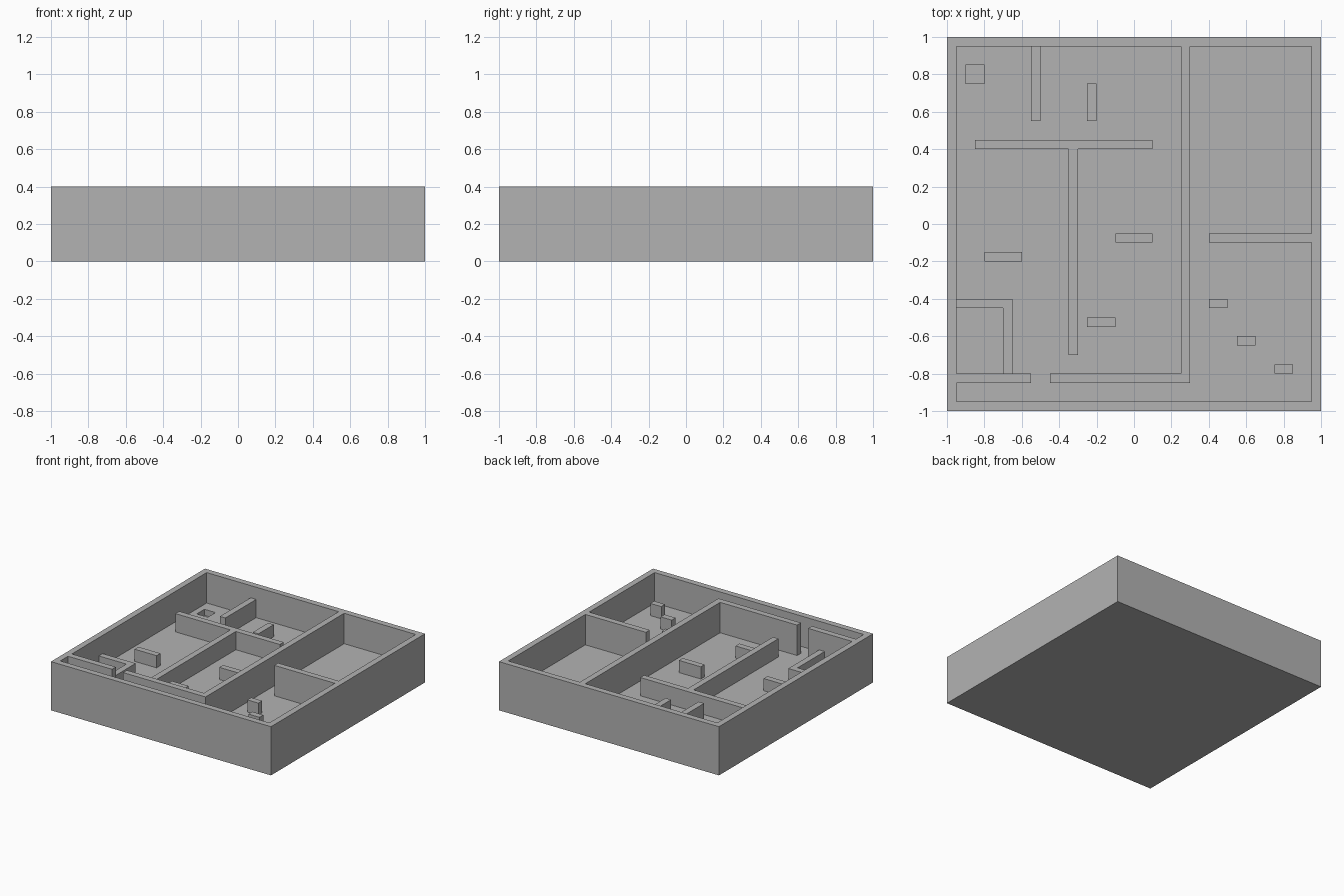
import bpy, bmesh

if "Cube" in bpy.data.objects:
    bpy.data.objects.remove(bpy.data.objects["Cube"])

FLOOR, TOP, MID, LOW = 0.15, 0.40, 0.30, 0.25

grey = bpy.data.materials.new("plain grey")
grey.diffuse_color = (0.45, 0.45, 0.45, 1)
grey.use_nodes = True
grey.node_tree.nodes["Principled BSDF"].inputs["Base Color"].default_value = grey.diffuse_color


def finish(name, bm):
    me = bpy.data.meshes.new(name)
    bm.to_mesh(me)
    bm.free()
    me.materials.append(grey)
    ob = bpy.data.objects.new(name, me)
    bpy.context.collection.objects.link(ob)
    return ob


def prism(name, pts, z0, z1, base=False):
    """Extrude a plan outline; the base is left open where it rests on the floor."""
    area = sum(a[0] * b[1] - b[0] * a[1] for a, b in zip(pts, pts[1:] + pts[:1]))
    if area < 0:
        pts = pts[::-1]
    bm = bmesh.new()
    lo = [bm.verts.new((x, y, z0)) for x, y in pts]
    hi = [bm.verts.new((x, y, z1)) for x, y in pts]
    n = len(pts)
    for i in range(n):
        j = (i + 1) % n
        bm.faces.new((lo[i], lo[j], hi[j], hi[i]))
    bm.faces.new(hi)
    if base:
        bm.faces.new(lo[::-1])
    return finish(name, bm)


def rect(x0, x1, y0, y1):
    return [(x0, y0), (x1, y0), (x1, y1), (x0, y1)]


# Outer shell: solid base with a recessed floor and a small pit
shell = prism("outer_shell", rect(-1, 1, -1, 1), 0, TOP, base=True)
cutters = [prism("room_cutter", rect(-.95, .95, -.95, .95), FLOOR, 0.6, base=True),
           prism("pit_cutter", rect(-.9, -.8, .75, .85), 0.1, 0.5, base=True)]
for c in cutters:
    c.hide_render = True
    m = shell.modifiers.new("cut", 'BOOLEAN')
    m.operation, m.solver, m.object = 'DIFFERENCE', 'EXACT', c
bpy.context.view_layer.objects.active = shell
for m in list(shell.modifiers):
    bpy.ops.object.modifier_apply(modifier=m.name)
for c in cutters:
    bpy.data.objects.remove(c)

# Full-height walls
prism("dividing_wall", [(.25, .95), (.25, -.8), (-.45, -.8), (-.45, -.85),
                        (.3, -.85), (.3, .95)], FLOOR, TOP)
prism("doorway_wall", rect(-.95, -.55, -.85, -.8), FLOOR, TOP)
prism("right_room_wall", rect(.4, .95, -.1, -.05), FLOOR, TOP)

# Medium-height partitions
prism("t_partition", [(-.85, .4), (-.35, .4), (-.35, -.7), (-.3, -.7), (-.3, .4),
                      (.1, .4), (.1, .45), (-.85, .45)], FLOOR, MID)
prism("back_partition", rect(-.55, -.5, .55, .95), FLOOR, MID)

# Low corner enclosure
prism("corner_enclosure", [(-.95, -.45), (-.7, -.45), (-.7, -.8), (-.65, -.8),
                           (-.65, -.4), (-.95, -.4)], FLOOR, LOW)

# Free-standing low blocks
blocks = [(-.25, -.2, .55, .75), (-.1, .1, -.1, -.05), (-.8, -.6, -.2, -.15),
          (-.25, -.1, -.55, -.5), (.4, .5, -.45, -.4), (.55, .65, -.65, -.6),
          (.75, .85, -.8, -.75)]
for i, b in enumerate(blocks, 1):
    prism(f"low_block_{i}", rect(*b), FLOOR, LOW)
